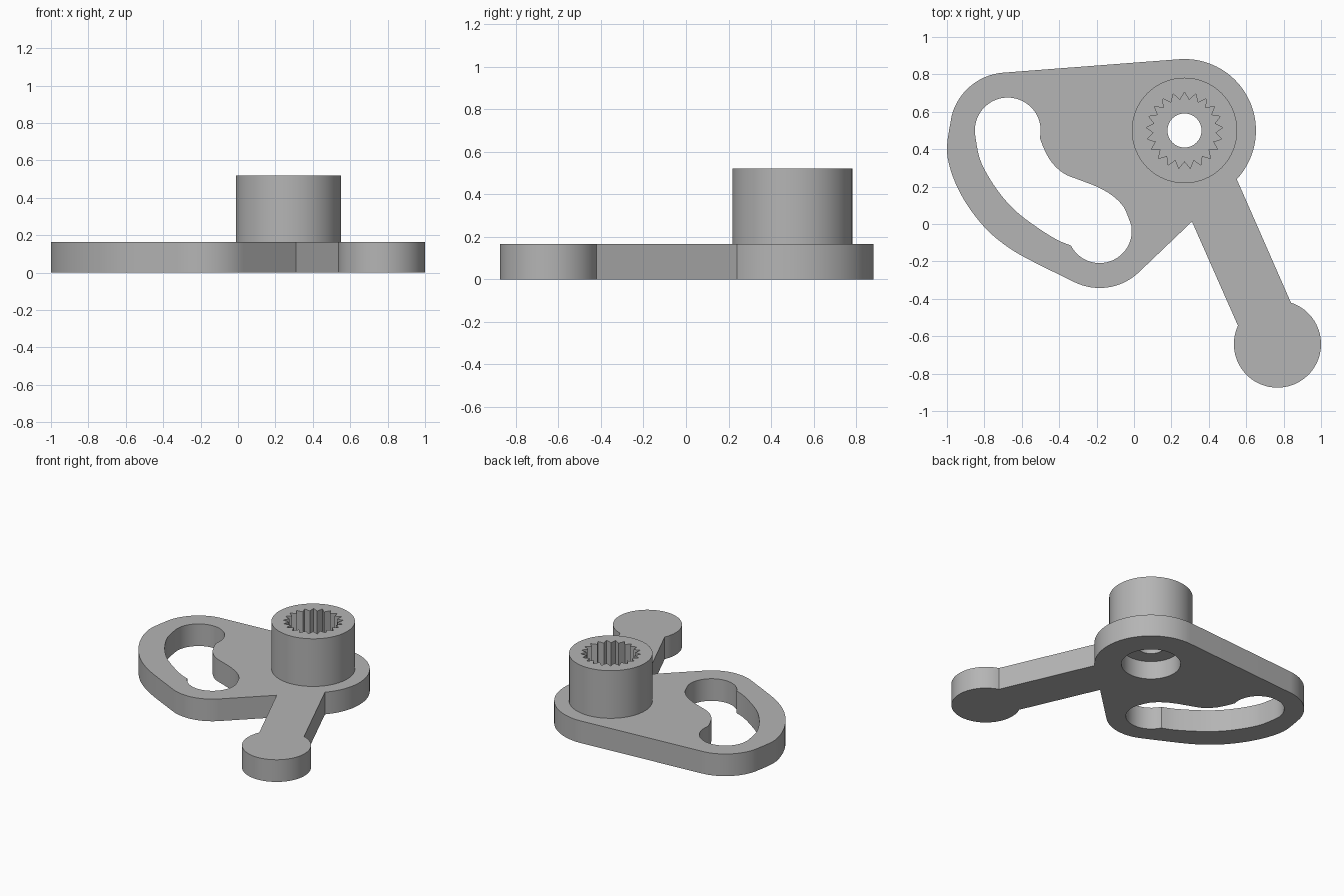
import bpy, bmesh, math

cube = bpy.data.objects.get("Cube")
if cube:
    bpy.data.objects.remove(cube)

grey = bpy.data.materials.new("plain_grey")
grey.use_nodes = True
tone = (0.46, 0.46, 0.46, 1)
grey.diffuse_color = tone
grey.node_tree.nodes["Principled BSDF"].inputs["Base Color"].default_value = tone


def arc(centre, radius, start, end, steps=24):
    """Points on an arc, angles in degrees, both ends included."""
    angles = [math.radians(start + (end - start) * i / steps) for i in range(steps + 1)]
    return [(centre[0] + radius * math.cos(a), centre[1] + radius * math.sin(a)) for a in angles]


def circle(centre, radius, steps=64):
    return arc(centre, radius, 0, 360, steps)[:-1]


def smooth(points, steps=4):
    """Smooth curve through the points, leaving out its first and last point."""
    padded = [points[0]] + points + [points[-1]]
    out = []
    for a, b, c, d in zip(padded, padded[1:], padded[2:], padded[3:]):
        for i in range(steps):
            t = i / steps
            out.append(tuple(
                q + t * (r - p) / 2 + t * t * (p - 2.5 * q + 2 * r - s / 2)
                + t ** 3 * (1.5 * (q - r) + (s - p) / 2)
                for p, q, r, s in zip(a, b, c, d)))
    return out[1:]


def slab(name, loops, bottom, top):
    """Extrude an outline, with further loops as holes, between two heights."""
    bm = bmesh.new()
    edges = []
    for loop in loops:
        verts = [bm.verts.new((x, y, bottom)) for x, y in loop]
        edges += [bm.edges.new((v, verts[i - 1])) for i, v in enumerate(verts)]
    bmesh.ops.triangle_fill(bm, use_beauty=True, edges=edges, normal=(0, 0, 1))
    raised = bmesh.ops.extrude_face_region(bm, geom=bm.faces[:], use_keep_orig=True)
    moved = [g for g in raised["geom"] if isinstance(g, bmesh.types.BMVert)]
    bmesh.ops.translate(bm, verts=moved, vec=(0, 0, top - bottom))
    bmesh.ops.recalc_face_normals(bm, faces=bm.faces[:])
    mesh = bpy.data.meshes.new(name)
    bm.to_mesh(mesh)
    bm.free()
    mesh.materials.append(grey)
    obj = bpy.data.objects.new(name, mesh)
    bpy.context.collection.objects.link(obj)
    bpy.ops.object.select_all(action='DESELECT')
    obj.select_set(True)
    bpy.context.view_layer.objects.active = obj
    bpy.ops.object.shade_smooth_by_angle(angle=math.radians(30))
    return obj


hub = (0.27, 0.50)
slot_high = (-0.675, 0.50)
slot_low = (-0.184, -0.037)
knob = (0.767, -0.642)
plate_top, hub_top = 0.165, 0.52

# Outline of the cam plate and its lever
high_end = arc(slot_high, 0.31, 94, 165)
low_end = arc(slot_low, 0.305, 243, 315)
cam_edge = smooth([high_end[-1], (-1, 0.415), (-0.985, 0.305), (-0.94, 0.187), (-0.87, 0.07),
                   (-0.78, -0.037), (-0.675, -0.123), (-0.556, -0.193), low_end[0]])
outline = (arc(hub, 0.382, -43, 94, 40) + high_end + cam_edge + low_end
           + [(0.31, 0.013)] + arc(knob, 0.233, 155, 432, 56))

# Kidney-shaped slot
high_round = arc(slot_high, 0.176, 190, -13, 32)
low_round = arc(slot_low, 0.172, 10, -153, 28)
inner_edge = smooth([high_round[-1], (-0.48, 0.40), (-0.44, 0.33), (-0.375, 0.27), (-0.29, 0.235),
                     (-0.20, 0.20), (-0.12, 0.155), (-0.055, 0.09), low_round[0]])
outer_edge = smooth([low_round[-1], (-0.41, -0.085), (-0.50, -0.03), (-0.61, 0.05),
                     (-0.695, 0.135), (-0.77, 0.24), (-0.825, 0.35), high_round[0]])
slot = high_round + inner_edge + low_round + outer_edge

# Toothed socket in the hub
teeth = 21
socket = []
for i in range(teeth * 2):
    angle = math.pi / 2 + math.pi * i / teeth
    radius = 0.165 if i % 2 else 0.205
    socket.append((hub[0] + radius * math.cos(angle), hub[1] + radius * math.sin(angle)))

slab("cam_plate_with_lever", [outline, slot, circle(hub, 0.2)], 0, plate_top)
slab("splined_hub", [circle(hub, 0.282), socket], plate_top, hub_top)
slab("hub_floor", [circle(hub, 0.24), circle(hub, 0.091)], 0.135, 0.2)
